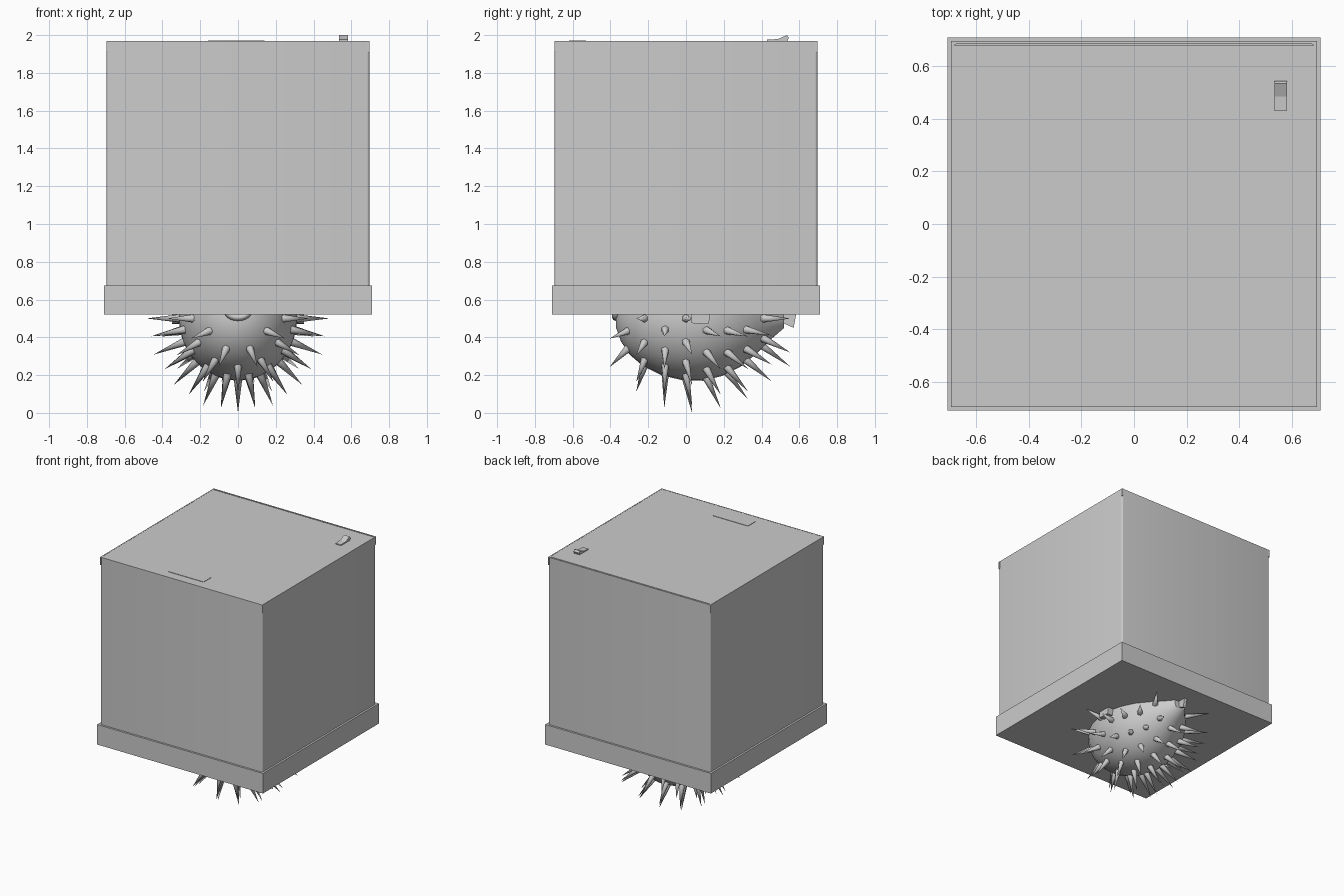
import bpy, bmesh, math
from mathutils import Vector

if "Cube" in bpy.data.objects:
    bpy.data.objects.remove(bpy.data.objects["Cube"])

grey = bpy.data.materials.new("plain grey")
grey.diffuse_color = (0.6, 0.6, 0.6, 1)
grey.use_nodes = True
grey.node_tree.nodes["Principled BSDF"].inputs["Base Color"].default_value = grey.diffuse_color


def finish(name, bm, smooth=None):
    bmesh.ops.recalc_face_normals(bm, faces=bm.faces)
    mesh = bpy.data.meshes.new(name)
    bm.to_mesh(mesh)
    bm.free()
    ob = bpy.data.objects.new(name, mesh)
    bpy.context.collection.objects.link(ob)
    mesh.materials.append(grey)
    if smooth:
        bpy.ops.object.select_all(action='DESELECT')
        ob.select_set(True)
        bpy.context.view_layer.objects.active = ob
        bpy.ops.object.shade_smooth_by_angle(angle=math.radians(smooth))
    return ob


def box(name, x0, x1, y0, y1, z0, z1):
    bm = bmesh.new()
    bmesh.ops.create_cube(bm, size=1)
    for v in bm.verts:
        v.co = Vector((x0 if v.co.x < 0 else x1,
                       y0 if v.co.y < 0 else y1,
                       z0 if v.co.z < 0 else z1))
    return finish(name, bm)


def extrude_x(name, points, x0, x1):
    bm = bmesh.new()
    face = bm.faces.new([bm.verts.new((x0, y, z)) for y, z in points])
    geo = bmesh.ops.extrude_face_region(bm, geom=[face])["geom"]
    bmesh.ops.translate(bm, vec=(x1 - x0, 0, 0),
                        verts=[g for g in geo if isinstance(g, bmesh.types.BMVert)])
    return finish(name, bm)


def rounded_loop(bm, half, radius, z, steps=4):
    verts = []
    for k, (sx, sy) in enumerate(((1, 1), (-1, 1), (-1, -1), (1, -1))):
        for i in range(steps + 1):
            a = math.pi / 2 * (k + i / steps)
            verts.append(bm.verts.new((sx * (half - radius) + radius * math.cos(a),
                                       sy * (half - radius) + radius * math.sin(a), z)))
    return verts


def bridge(bm, a, b):
    n = len(a)
    for i in range(n):
        j = (i + 1) % n
        bm.faces.new((a[i], a[j], b[j], b[i]))


# Tank walls: thin open shell with small rounded corners
bm = bmesh.new()
loops = [rounded_loop(bm, h, r, z) for h, r, z in
         ((0.695, 0.012, 0.67), (0.695, 0.012, 1.97), (0.688, 0.02, 1.97), (0.688, 0.02, 0.67))]
for i in range(4):
    bridge(bm, loops[i], loops[(i + 1) % 4])
finish("tank_walls", bm, 30)

# Plinth, lid with a narrow gap at the back, feeding hatch
box("plinth", -0.71, 0.71, -0.71, 0.71, 0.52, 0.675)
box("lid", -0.688, 0.688, -0.688, 0.68, 1.91, 1.969)
box("hatch", -0.16, 0.14, -0.62, -0.53, 1.96, 1.972)

# Corner clips at the top of the walls
for sx in (-1, 1):
    for sy in (-1, 1):
        xs = sorted((sx * 0.684, sx * 0.6965))
        ys = sorted((sy * 0.684, sy * 0.6965))
        box("corner_clip", *xs, *ys, 1.91, 1.97)

# Rocker switch on the lid
extrude_x("switch", [(0.43, 1.965), (0.43, 1.976), (0.485, 1.979),
                     (0.535, 2.0), (0.545, 1.986), (0.535, 1.965)], 0.535, 0.582)

# Fish body: round sections along y
CZ, WIDE = 0.5, 0.95
profile = [(-0.37, 0.05), (-0.345, 0.12), (-0.30, 0.19), (-0.23, 0.25), (-0.13, 0.30),
           (-0.02, 0.327), (0.09, 0.33), (0.19, 0.305), (0.29, 0.255), (0.38, 0.18),
           (0.45, 0.11), (0.52, 0.05)]
bm = bmesh.new()
SEG = 32
rings = []
for y, r in profile:
    rings.append([bm.verts.new((WIDE * r * math.cos(2 * math.pi * i / SEG), y,
                                CZ + r * math.sin(2 * math.pi * i / SEG))) for i in range(SEG)])
for a, b in zip(rings, rings[1:]):
    bridge(bm, a, b)
bm.faces.new(rings[0])
bm.faces.new(rings[-1])
finish("fish_body", bm, 50)


def radius_at(y):
    for (y0, r0), (y1, r1) in zip(profile, profile[1:]):
        if y0 <= y <= y1:
            return r0 + (r1 - r0) * (y - y0) / (y1 - y0)
    return 0.05


# Spines: staggered rings of narrow cones swept slightly backwards
bm = bmesh.new()
for row, y in enumerate((-0.31, -0.22, -0.11, 0.0, 0.11, 0.22, 0.32, 0.41)):
    r = radius_at(y)
    slope = (radius_at(y + 0.03) - radius_at(y - 0.03)) / 0.06
    count = max(6, 2 * round(math.pi * r / 0.125))
    for i in range(count):
        a = -math.pi / 2 + 2 * math.pi * (i + 0.5 * (row % 2 == 0)) / count
        base = Vector((WIDE * r * math.cos(a), y, CZ + r * math.sin(a)))
        normal = Vector((math.cos(a), -slope, math.sin(a))).normalized()
        d = (normal + Vector((0, 0.25, 0))).normalized()
        length = 0.176 if y > -0.2 else 0.14
        side = d.cross(Vector((0, 1, 0))).normalized()
        up = d.cross(side)
        tip = bm.verts.new(base + d * length)
        foot = [bm.verts.new(base - d * 0.02 + 0.024 * (side * math.cos(t) + up * math.sin(t)))
                for t in (k * math.pi / 3 for k in range(6))]
        for k in range(6):
            bm.faces.new((foot[k], foot[(k + 1) % 6], tip))
        bm.faces.new(foot)
finish("spines", bm, 65)

# Lips
bm = bmesh.new()
lip_rings = []
for i in range(20):
    a = 2 * math.pi * i / 20
    lip_rings.append([bm.verts.new(((0.055 + 0.018 * math.cos(t)) * math.cos(a),
                                    -0.37 + 0.022 * math.sin(t),
                                    CZ + 0.035 + (0.03 + 0.018 * math.cos(t)) * math.sin(a)))
                      for t in (2 * math.pi * k / 8 for k in range(8))])
for i in range(20):
    bridge(bm, lip_rings[i], lip_rings[(i + 1) % 20])
finish("lips", bm, 60)

# Tail fin and side fins
extrude_x("tail_fin", [(0.46, 0.50), (0.57, 0.45), (0.59, 0.56), (0.57, 0.67), (0.46, 0.58)],
          -0.012, 0.012)
extrude_x("belly_fin", [(0.36, 0.36), (0.44, 0.40), (0.46, 0.48), (0.38, 0.47)], -0.01, 0.01)
for s in (-1, 1):
    x0, x1 = sorted((s * 0.29, s * 0.35))
    extrude_x("side_fin", [(0.03, 0.475), (0.12, 0.47), (0.14, 0.60), (0.03, 0.56)], x0, x1)
